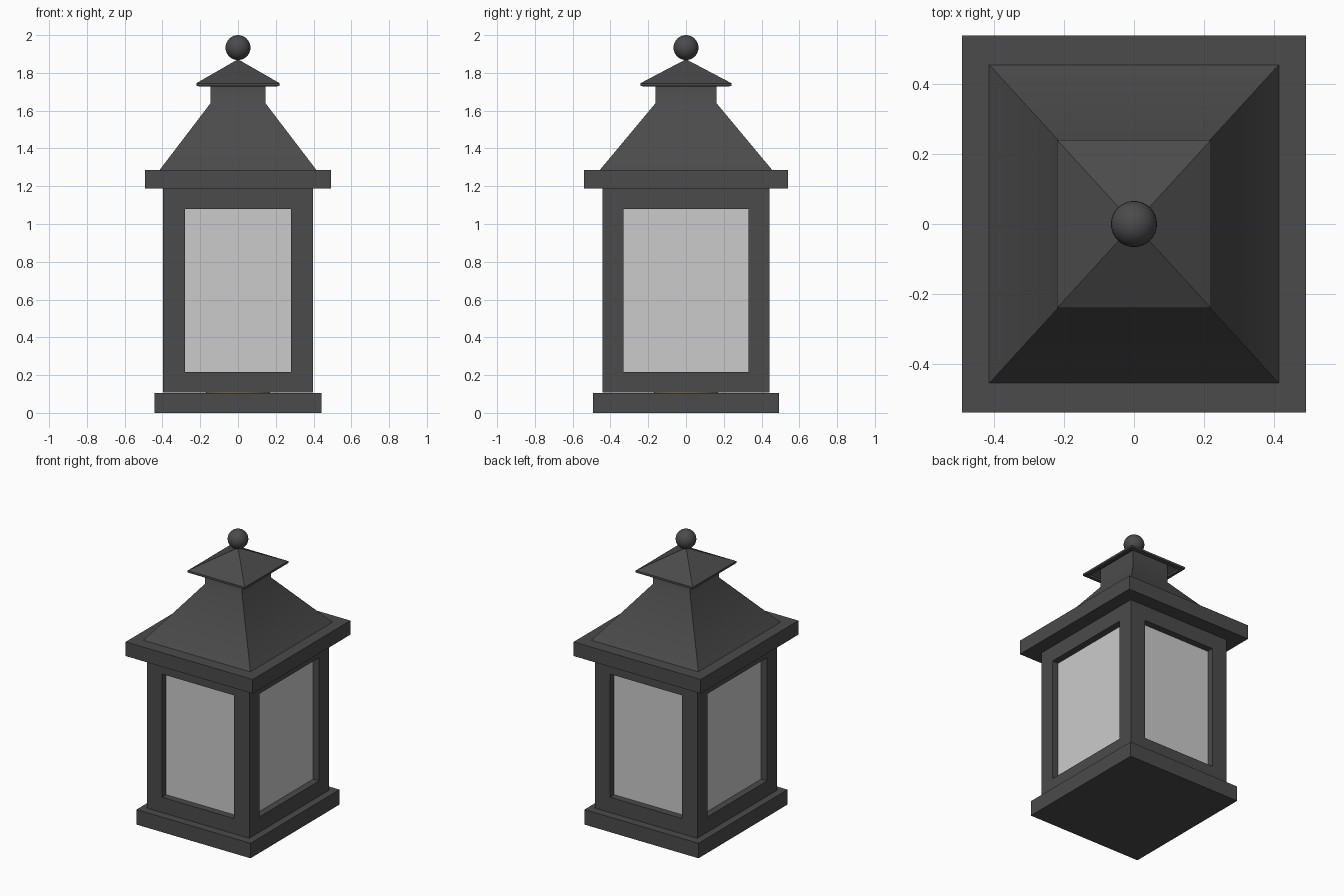
import bpy, bmesh
from math import copysign
from mathutils import Matrix

if "Cube" in bpy.data.objects:
    bpy.data.objects.remove(bpy.data.objects["Cube"])


def material(name, rgb):
    m = bpy.data.materials.new(name)
    m.diffuse_color = (*rgb, 1)
    m.use_nodes = True
    m.node_tree.nodes["Principled BSDF"].inputs["Base Color"].default_value = m.diffuse_color
    return m


METAL = material("dark_metal", (0.07, 0.07, 0.07))
WAX = material("wax", (0.6, 0.52, 0.25))


def finish(bm, name, mat=None):
    bmesh.ops.recalc_face_normals(bm, faces=bm.faces)
    me = bpy.data.meshes.new(name)
    bm.to_mesh(me)
    bm.free()
    ob = bpy.data.objects.new(name, me)
    bpy.context.collection.objects.link(ob)
    if mat:
        me.materials.append(mat)
    return ob


def smooth(ob, angle):
    bpy.ops.object.select_all(action='DESELECT')
    bpy.context.view_layer.objects.active = ob
    ob.select_set(True)
    bpy.ops.object.shade_smooth_by_angle(angle=angle)


def loft(name, rings, mat=METAL, capped=True):
    """Stack of rectangles (half x, half y, z) joined into one shell."""
    bm = bmesh.new()
    loops = [[bm.verts.new((sx * hx, sy * hy, z))
              for sx, sy in ((-1, -1), (1, -1), (1, 1), (-1, 1))]
             for hx, hy, z in rings]
    for a, b in zip(loops, loops[1:]):
        for i in range(4):
            j = (i + 1) % 4
            bm.faces.new((a[i], a[j], b[j], b[i]))
    if capped:
        bm.faces.new(loops[0][::-1])
        bm.faces.new(loops[-1])
    bmesh.ops.remove_doubles(bm, verts=bm.verts, dist=0.0005)
    return finish(bm, name, mat)


# Plinth and eave slab
loft("base", [(0.4425, 0.4935, 0), (0.4425, 0.4935, 0.105)])
loft("eave_slab", [(0.493, 0.541, 1.187), (0.493, 0.541, 1.286)])

# Four-sided window frame: inset each wall, size the opening, thicken inward
frame = loft("window_frame", [(0.398, 0.443, 0.109), (0.398, 0.443, 1.19)], capped=False)
bm = bmesh.new()
bm.from_mesh(frame.data)
walls = bm.faces[:]
bmesh.ops.inset_individual(bm, faces=walls, thickness=0.1, use_even_offset=True)
for f in walls:
    for v in f.verts:
        if abs(f.normal.y) > 0.5:
            v.co.x = copysign(0.28, v.co.x)
        else:
            v.co.y = copysign(0.331, v.co.y)
        v.co.z = 1.08 if v.co.z > 0.6 else 0.216
bmesh.ops.delete(bm, geom=walls, context='FACES')
bm.to_mesh(frame.data)
bm.free()
sol = frame.modifiers.new("thickness", 'SOLIDIFY')
sol.thickness = 0.07
sol.offset = -1
sol.use_even_offset = True

# Glass panes set back in the openings
for side, s in (("front", -1), ("back", 1)):
    pane = loft("glass_" + side, [(0.29, 0.004, 0.206), (0.29, 0.004, 1.09)], None)
    pane.location.y = s * 0.392
for side, s in (("left", -1), ("right", 1)):
    pane = loft("glass_" + side, [(0.004, 0.34, 0.206), (0.004, 0.34, 1.09)], None)
    pane.location.x = s * 0.347

# Candle standing on the plinth inside
bm = bmesh.new()
bmesh.ops.create_cone(bm, cap_ends=True, segments=32, radius1=0.17, radius2=0.17,
                      depth=0.5, matrix=Matrix.Translation((0, 0, 0.355)))
smooth(finish(bm, "candle", WAX), 0.6)

# Sloped roof running into the chimney neck
smooth(loft("roof", [(0.4165, 0.458, 1.284), (0.145, 0.161, 1.64), (0.145, 0.161, 1.77)]), 0.75)

# Chimney cap: thin pyramid shell with a short upright rim, hollow underneath
cap = loft("chimney_cap", [(0.0001, 0.0001, 1.85), (0.195, 0.214, 1.741),
                           (0.195, 0.214, 1.727), (0.221, 0.2415, 1.731),
                           (0.221, 0.2415, 1.745), (0.0001, 0.0001, 1.872)], capped=False)

# Ball finial
bm = bmesh.new()
bmesh.ops.create_uvsphere(bm, u_segments=32, v_segments=16, radius=0.066,
                          matrix=Matrix.Translation((0, 0, 1.934)))
smooth(finish(bm, "ball_finial", METAL), 0.6)
